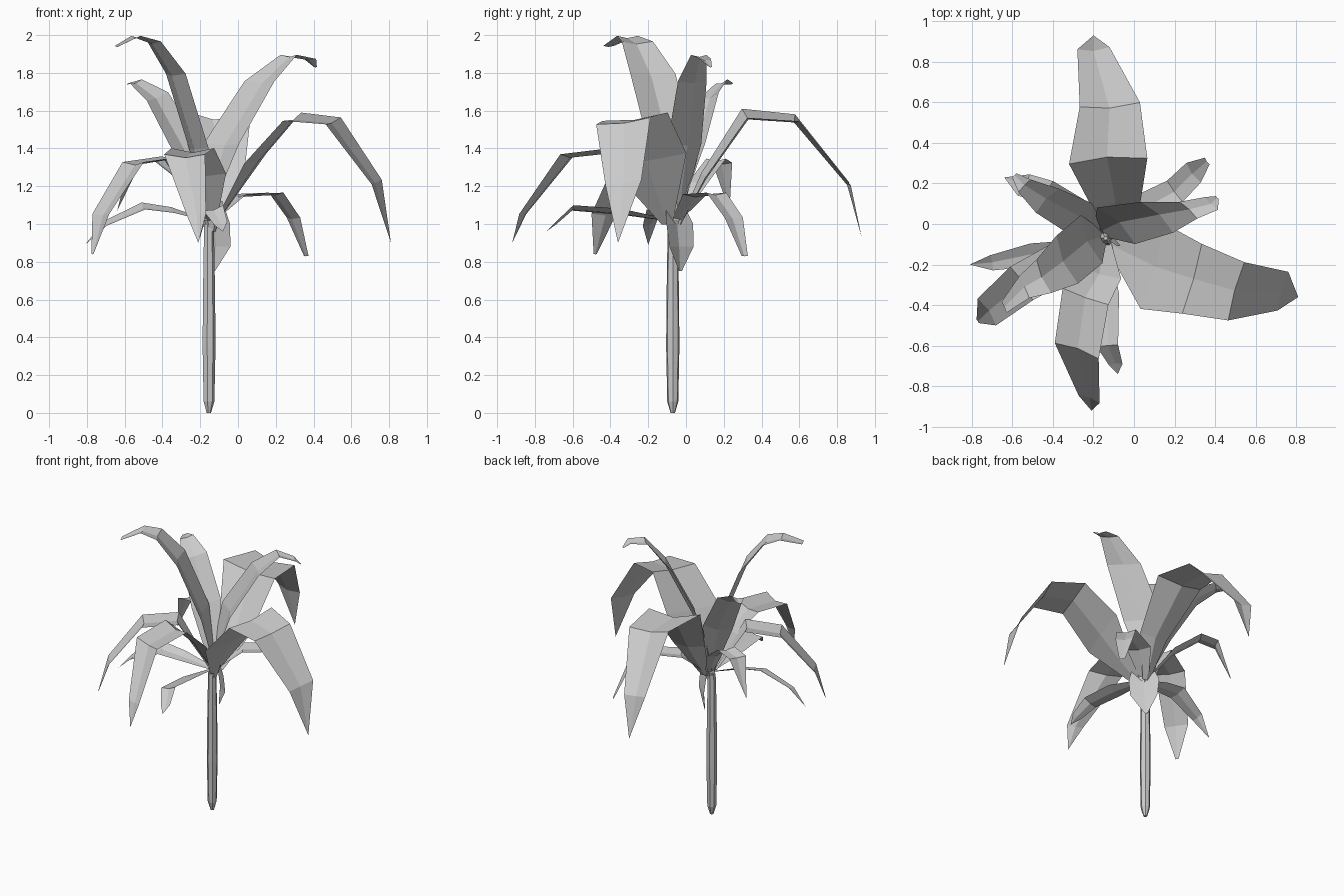
import bpy, bmesh, math
from mathutils import Vector

if "Cube" in bpy.data.objects:
    bpy.data.objects.remove(bpy.data.objects["Cube"])


def make_object(name, bm):
    bmesh.ops.remove_doubles(bm, verts=bm.verts, dist=0.0005)
    me = bpy.data.meshes.new(name)
    bm.to_mesh(me)
    bm.free()
    ob = bpy.data.objects.new(name, me)
    bpy.context.collection.objects.link(ob)
    return ob


def leaf(name, path, roll=0, turn=0, fold=0.2):
    """Folded blade: path rows are (x, y, z, half width), side turned about z and rolled."""
    pts = [Vector(p[:3]) for p in path]
    d = pts[-1] - pts[0]
    a = math.atan2(d.y, d.x) + math.radians(turn)
    r = math.radians(roll)
    # positive roll raises the left edge, looking from root to tip
    side = Vector((-math.sin(a) * math.cos(r), math.cos(a) * math.cos(r), math.sin(r)))
    bm = bmesh.new()
    rows = []
    for i, p in enumerate(pts):
        w = path[i][3]
        t = pts[min(i + 1, len(pts) - 1)] - pts[max(i - 1, 0)]
        n = t.cross(side).normalized()
        rows.append([bm.verts.new(p + side * w + n * w * fold * 0.5),
                     bm.verts.new(p - n * w * fold * 0.5),
                     bm.verts.new(p - side * w + n * w * fold * 0.5)])
    for u, v in zip(rows, rows[1:]):
        for k in (0, 1):
            bm.faces.new((u[k], u[k + 1], v[k + 1], v[k]))
    return make_object(name, bm)


def ring_stack(name, profile, cx, cy, sides):
    """Lofted low-poly column from (z, radius) rows."""
    bm = bmesh.new()
    rings = [[bm.verts.new((cx + r * math.cos(math.tau * k / sides),
                            cy + r * math.sin(math.tau * k / sides), z))
              for k in range(sides)] for z, r in profile]
    for u, v in zip(rings, rings[1:]):
        for k in range(sides):
            j = (k + 1) % sides
            bm.faces.new((u[k], u[j], v[j], v[k]))
    bm.faces.new(rings[0][::-1])
    bm.faces.new(rings[-1])
    return make_object(name, bm)


# Trunk and growing bud
ring_stack("trunk", [(0, .012), (.06, .03), (.35, .036), (.6, .034), (.85, .03), (1.0, .026)],
           -.155, -.07, 7)
ring_stack("crown_bud", [(.96, .02), (1.02, .04), (1.1, .03), (1.16, .01)], -.14, -.07, 6)

# Large upper leaves
leaf("back_leaf", [(-.13, -.03, 1.0, .03), (-.09, .1, 1.25, .12), (-.13, .32, 1.57, .195),
                   (-.12, .58, 1.55, .15), (-.2, .86, 1.21, .08), (-.2, .93, .93, 0)], roll=7)
leaf("right_leaf", [(-.12, -.1, 1.0, .03), (.1, -.21, 1.34, .22), (.29, -.27, 1.56, .18),
                    (.5, -.33, 1.54, .15), (.73, -.33, 1.22, .1), (.81, -.36, .9, 0)],
     roll=7, fold=.1)
leaf("upper_right_leaf", [(-.17, -.04, 1.05, .03), (-.08, 0, 1.42, .13), (.12, .04, 1.75, .11),
                          (.27, .07, 1.89, .06), (.38, .1, 1.87, .045), (.41, .13, 1.83, .01)],
     turn=30)
leaf("upper_left_leaf", [(-.15, -.06, 1.05, .03), (-.22, -.08, 1.4, .13), (-.34, -.18, 1.79, .13),
                         (-.45, -.26, 1.96, .09), (-.54, -.31, 1.99, .06), (-.64, -.41, 1.94, .03)],
     turn=-12)
leaf("rear_left_leaf", [(-.16, -.05, 1.05, .03), (-.28, .04, 1.4, .1), (-.43, .12, 1.67, .085),
                        (-.54, .19, 1.75, .045), (-.59, .24, 1.74, .015)], roll=-15, turn=-10)

# Middle and front leaves
leaf("front_leaf", [(-.14, -.09, 1.02, .03), (-.17, -.24, 1.26, .11), (-.24, -.36, 1.39, .12),
                    (-.28, -.62, 1.36, .115), (-.22, -.86, 1.05, .055), (-.21, -.92, .9, 0)], turn=-15)
leaf("front_left_leaf", [(-.18, -.08, 1.03, .03), (-.35, -.18, 1.35, .1), (-.55, -.29, 1.32, .1),
                         (-.72, -.43, 1.05, .08), (-.77, -.48, .84, .01)])
leaf("low_rear_left_leaf", [(-.16, -.04, 1.03, .03), (-.28, .07, 1.22, .06), (-.43, .16, 1.34, .06),
                            (-.54, .19, 1.32, .06), (-.64, .23, 1.07, 0)])

# Small lower leaves
leaf("low_rear_right_leaf", [(-.13, -.05, 1.02, .03), (0, .05, 1.15, .08), (.2, .16, 1.16, .065),
                             (.29, .25, 1.03, .06), (.36, .31, .83, .02)])
leaf("low_left_leaf", [(-.17, -.08, 1.02, .02), (-.35, -.13, 1.07, .05), (-.5, -.15, 1.09, .06),
                       (-.7, -.19, 1.0, .04), (-.81, -.2, .89, 0)], roll=-18)
leaf("low_front_leaf", [(-.14, -.1, 1.02, .02), (-.13, -.35, 1.06, .06), (-.13, -.6, 1.08, .055),
                        (-.09, -.69, 1.0, .035), (-.08, -.74, .96, 0)], roll=15)
# Drooping sheath leaf behind the trunk top
leaf("hanging_leaf", [(-.13, -.07, 1.12, .06), (-.12, -.04, 1.0, .1), (-.11, -.03, .88, .09),
                      (-.13, -.03, .75, .01)], turn=-45)
